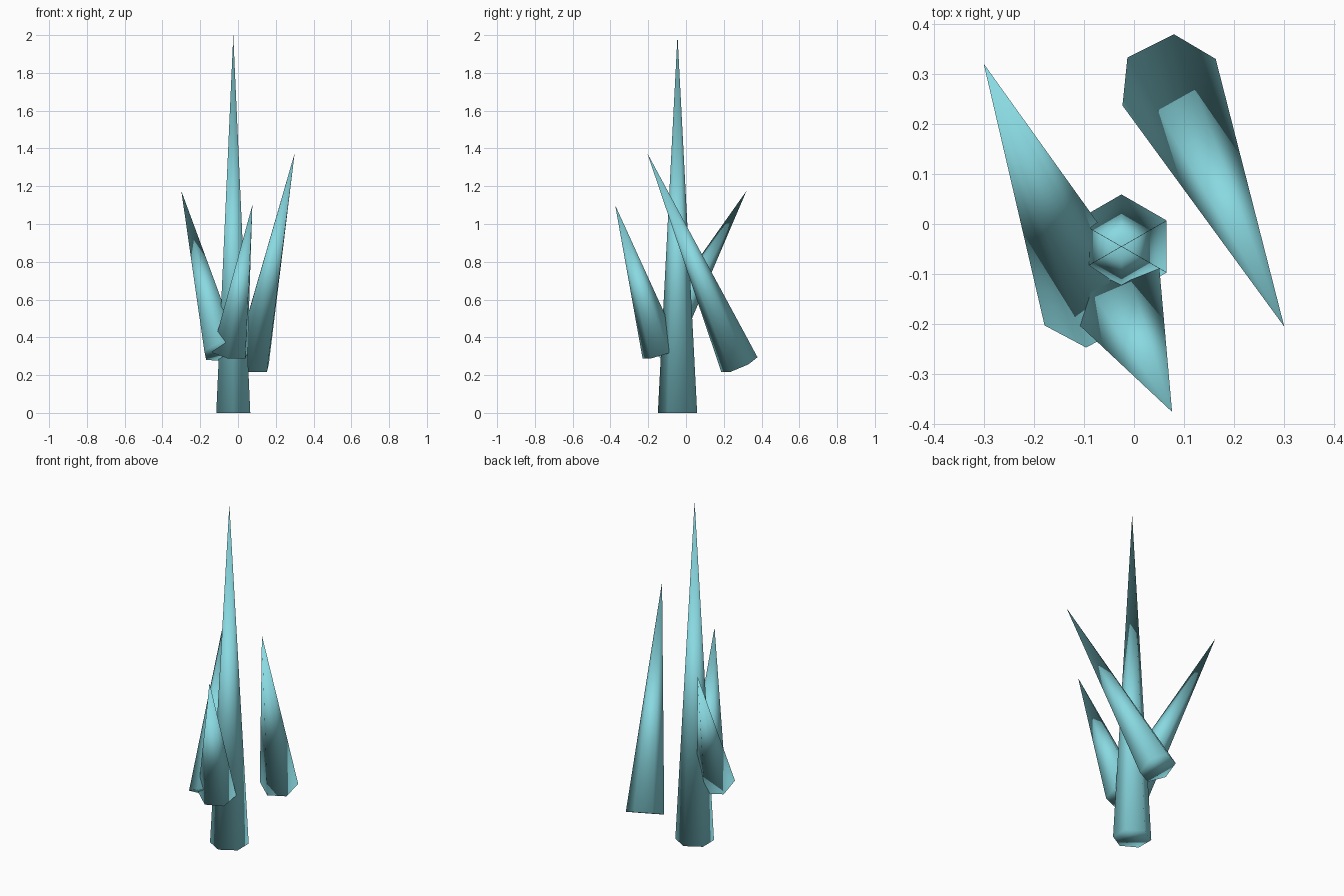
import bpy
import bmesh
from mathutils import Matrix, Vector

RADIUS = 0.104

cube = bpy.data.objects.get("Cube")
if cube:
    bpy.data.objects.remove(cube, do_unlink=True)

# Single crystal colour
crystal = bpy.data.materials.new("pale_cyan_crystal")
crystal.use_nodes = True
colour = (0.25, 0.69, 0.75, 1.0)
crystal.diffuse_color = colour
crystal.node_tree.nodes["Principled BSDF"].inputs["Base Color"].default_value = colour


def spike(name, base, tip, corner):
    """Six-sided spike from base centre to tip, with one base corner towards corner."""
    base, tip, corner = Vector(base), Vector(tip), Vector(corner)
    axis = tip - base
    length = axis.length
    axis.normalize()
    side = (corner - axis * corner.dot(axis)).normalized()
    turn = Matrix((side, axis.cross(side), axis)).transposed().to_4x4()

    bm = bmesh.new()
    rim = [bm.verts.new(Matrix.Rotation(i * 6.283185 / 6, 3, 'Z') @ Vector((RADIUS, 0, 0)))
           for i in range(6)]
    apex = bm.verts.new((0, 0, length))
    bm.faces.new(rim[::-1])
    for i in range(6):
        bm.faces.new((rim[i], rim[(i + 1) % 6], apex))
    for face in bm.faces:
        face.smooth = True
    bm.transform(Matrix.Translation(base) @ turn)

    mesh = bpy.data.meshes.new(name)
    bm.to_mesh(mesh)
    bm.free()
    mesh.materials.append(crystal)
    obj = bpy.data.objects.new(name, mesh)
    bpy.context.collection.objects.link(obj)
    return obj


# Tall upright spike and three leaning shards around it
spike("main_spike", (-0.025, -0.045, 0), (-0.025, -0.045, 2), (0, 1, 0))
spike("back_left_shard", (0.07, 0.283, 0.255), (0.3, -0.205, 1.375), (0.01, 0.097, 0.04))
spike("front_shard", (-0.044, -0.131, 0.318), (0.076, -0.375, 1.1), (0.095, 0.043, 0))
spike("right_shard", (-0.086, -0.155, 0.325), (-0.3, 0.32, 1.175), (-0.01, -0.097, 0.05))
